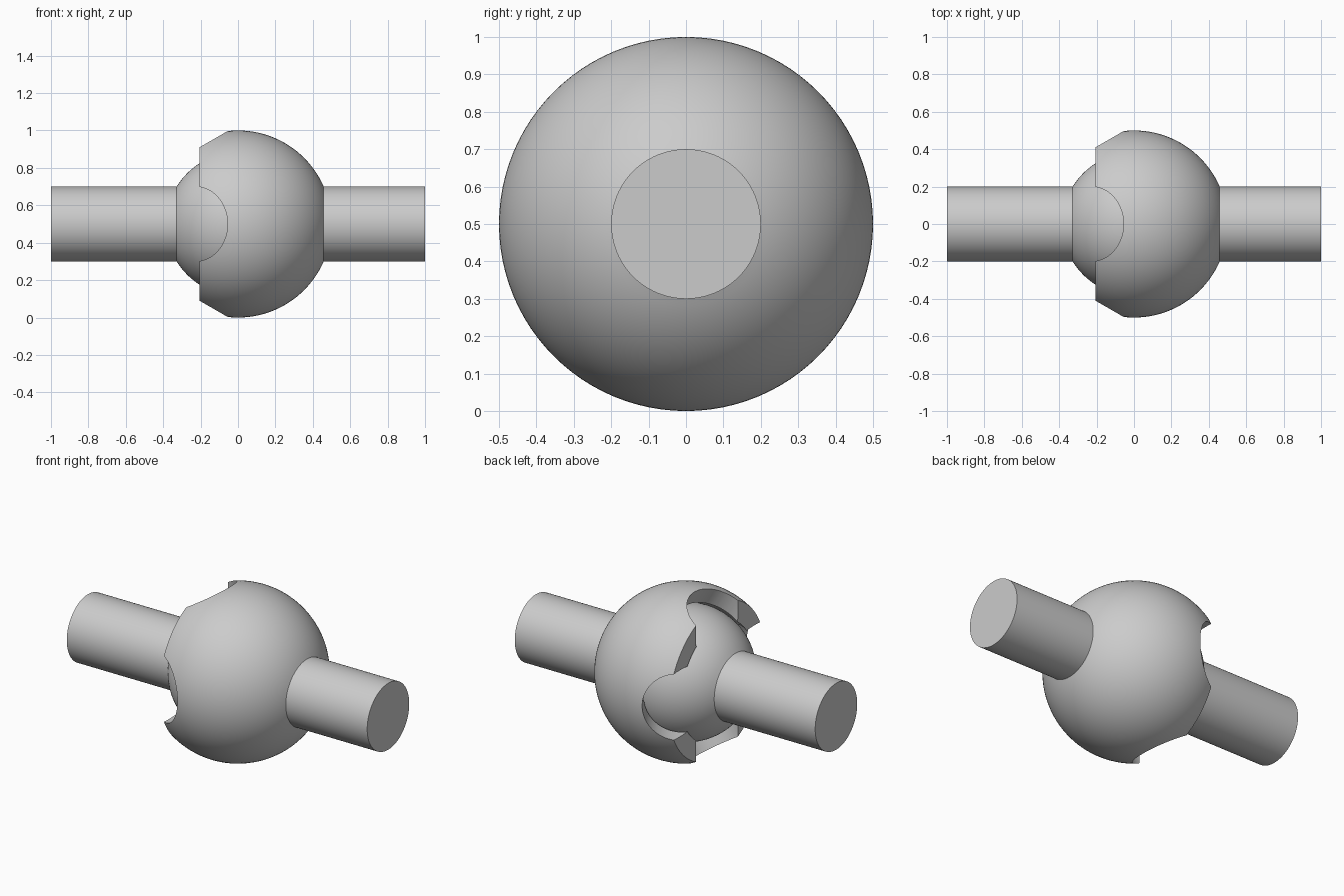
import bpy, bmesh
from math import asin, acos, cos, sin, pi, radians, sqrt
from mathutils import Matrix, Vector

cube = bpy.data.objects.get("Cube")
if cube:
    bpy.data.objects.remove(cube, do_unlink=True)

CENTRE = Vector((0, 0, 0.5))
SHELL, CAVITY, BALL, ROD = 0.5, 0.4, 0.384, 0.2
RIM_X = -0.206          # flat open end of the socket
SWING = radians(60)     # tilt of the rod clearance notches

grey = bpy.data.materials.new("grey metal")
grey.use_nodes = True
grey.diffuse_color = (0.6, 0.6, 0.6, 1)
grey.node_tree.nodes["Principled BSDF"].inputs["Base Color"].default_value = (0.6, 0.6, 0.6, 1)


def add_object(name, bm):
    bmesh.ops.recalc_face_normals(bm, faces=bm.faces)
    mesh = bpy.data.meshes.new(name)
    bm.to_mesh(mesh)
    bm.free()
    mesh.materials.append(grey)
    obj = bpy.data.objects.new(name, mesh)
    obj.location = CENTRE
    bpy.context.collection.objects.link(obj)
    return obj


def arc(radius, start, end, steps=40):
    """Points (x, distance from axis) on a circle, angles measured from +x."""
    angles = [start + (end - start) * i / steps for i in range(steps + 1)]
    return [(radius * cos(a), radius * sin(a)) for a in angles]


def lathe(name, profile, segments=96):
    """Spin an (x, radius) profile around the x axis."""
    bm = bmesh.new()
    verts = [bm.verts.new((x, 0, r)) for x, r in profile]
    edges = [bm.edges.new(pair) for pair in zip(verts, verts[1:])]
    bmesh.ops.spin(bm, geom=verts + edges, cent=(0, 0, 0), axis=(1, 0, 0),
                   angle=2 * pi, steps=segments, use_duplicate=False)
    bmesh.ops.remove_doubles(bm, verts=bm.verts, dist=0.0001)
    return add_object(name, bm)


def smooth(obj):
    bpy.ops.object.select_all(action='DESELECT')
    obj.select_set(True)
    bpy.context.view_layer.objects.active = obj
    bpy.ops.object.shade_smooth_by_angle(angle=radians(30))


# Hollow socket with its solid rod
socket = lathe("socket_and_rod",
               [(1, 0), (1, ROD)]
               + arc(SHELL, asin(ROD / SHELL), acos(RIM_X / SHELL))
               + arc(CAVITY, acos(RIM_X / CAVITY), 0))

# Four round clearance notches in the socket rim
bm = bmesh.new()
for turn in range(4):
    matrix = (Matrix.Rotation(turn * pi / 2, 4, 'X')
              @ Matrix.Rotation(SWING - pi / 2, 4, 'Y')
              @ Matrix.Translation((0, 0, 0.5)))
    bmesh.ops.create_cone(bm, cap_ends=True, segments=96, radius1=ROD,
                          radius2=ROD, depth=0.4, matrix=matrix)
cutter = add_object("notch_cutter", bm)
cutter.hide_render = True

notches = socket.modifiers.new("notches", 'BOOLEAN')
notches.operation = 'DIFFERENCE'
notches.solver = 'EXACT'
notches.object = cutter
bpy.context.view_layer.objects.active = socket
bpy.ops.object.modifier_apply(modifier=notches.name)
bpy.data.objects.remove(cutter, do_unlink=True)
smooth(socket)

# Inner ball with its rod
ball = lathe("ball_and_rod",
             arc(BALL, 0, pi - asin(ROD / BALL)) + [(-1, ROD), (-1, 0)])
smooth(ball)
